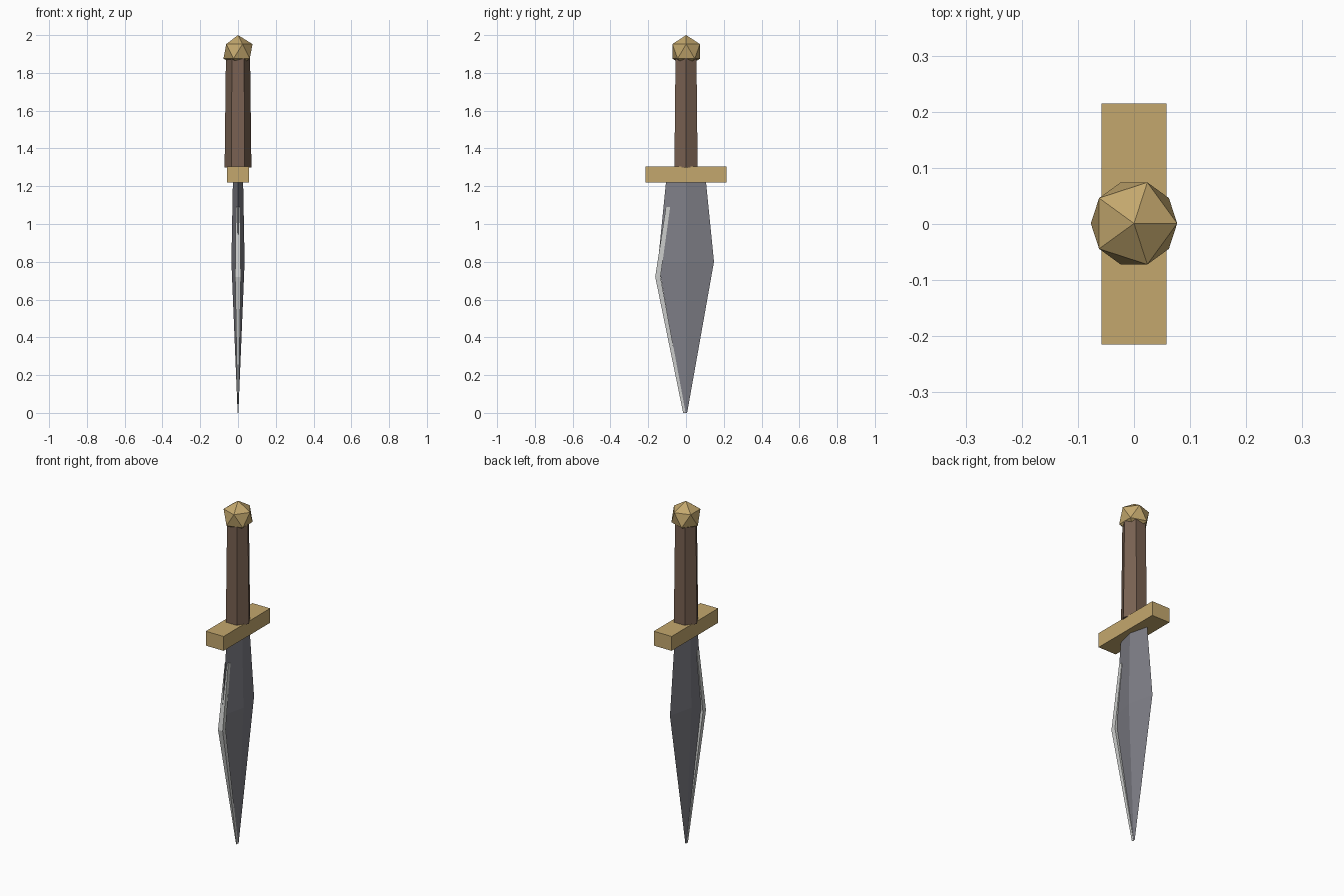
import bpy, bmesh, math

if "Cube" in bpy.data.objects:
    bpy.data.objects.remove(bpy.data.objects["Cube"])


def material(name, color):
    m = bpy.data.materials.new(name)
    m.diffuse_color = (*color, 1.0)
    m.use_nodes = True
    m.node_tree.nodes["Principled BSDF"].inputs["Base Color"].default_value = m.diffuse_color
    return m


steel = material("blade steel", (0.21, 0.21, 0.24))
bright = material("bright edge", (0.60, 0.61, 0.60))
brass = material("brass", (0.55, 0.39, 0.155))
wood = material("brown grip", (0.19, 0.12, 0.083))


def add_object(name, bm, mat):
    bmesh.ops.recalc_face_normals(bm, faces=bm.faces[:])
    mesh = bpy.data.meshes.new(name)
    bm.to_mesh(mesh)
    bm.free()
    mesh.materials.append(mat)
    obj = bpy.data.objects.new(name, mesh)
    bpy.context.collection.objects.link(obj)
    return obj


def loft(name, rings, mat):
    """Bridge equal-length rings of points and cap both ends."""
    bm = bmesh.new()
    loops = [[bm.verts.new(p) for p in ring] for ring in rings]
    n = len(loops[0])
    for a, b in zip(loops, loops[1:]):
        for i in range(n):
            j = (i + 1) % n
            bm.faces.new((a[i], a[j], b[j], b[i]))
    bm.faces.new(loops[0][::-1])
    bm.faces.new(loops[-1])
    return add_object(name, bm, mat)


# Blade: diamond cross-section, (z, half thickness, half width)
blade_sections = [(0.0, 0.002, 0.006), (0.80, 0.035, 0.148), (1.23, 0.027, 0.105)]
loft("blade", [[(t, 0, z), (0, w, z), (-t, 0, z), (0, -w, z)]
               for z, t, w in blade_sections], steel)

# Sharpened edge strip: (z, half thickness, outer y, inner y)
edge_sections = [(0.0, 0.002, -0.015, -0.002),
                 (0.72, 0.015, -0.163, -0.135),
                 (1.09, 0.011, -0.106, -0.084)]
loft("cutting_edge", [[(t, i, z), (-t, i, z), (-t, o, z), (t, o, z)]
                      for z, t, o, i in edge_sections], bright)

# Crossguard
bm = bmesh.new()
bmesh.ops.create_cube(bm, size=1)
for v in bm.verts:
    v.co = (v.co.x * 0.115, v.co.y * 0.43, 1.263 + v.co.z * 0.084)
add_object("crossguard", bm, brass)

# Grip: six-sided, slightly narrower at the top
loft("grip", [[(r * math.cos(k * math.pi / 3), r * math.sin(k * math.pi / 3), z)
               for k in range(6)]
              for z, r in ((1.30, 0.071), (1.88, 0.064))], wood)

# Pommel: faceted twenty-sided ball
bm = bmesh.new()
bmesh.ops.create_icosphere(bm, subdivisions=1, radius=0.086)
bmesh.ops.translate(bm, verts=bm.verts[:], vec=(0, 0.001, 1.914))
add_object("pommel", bm, brass)
